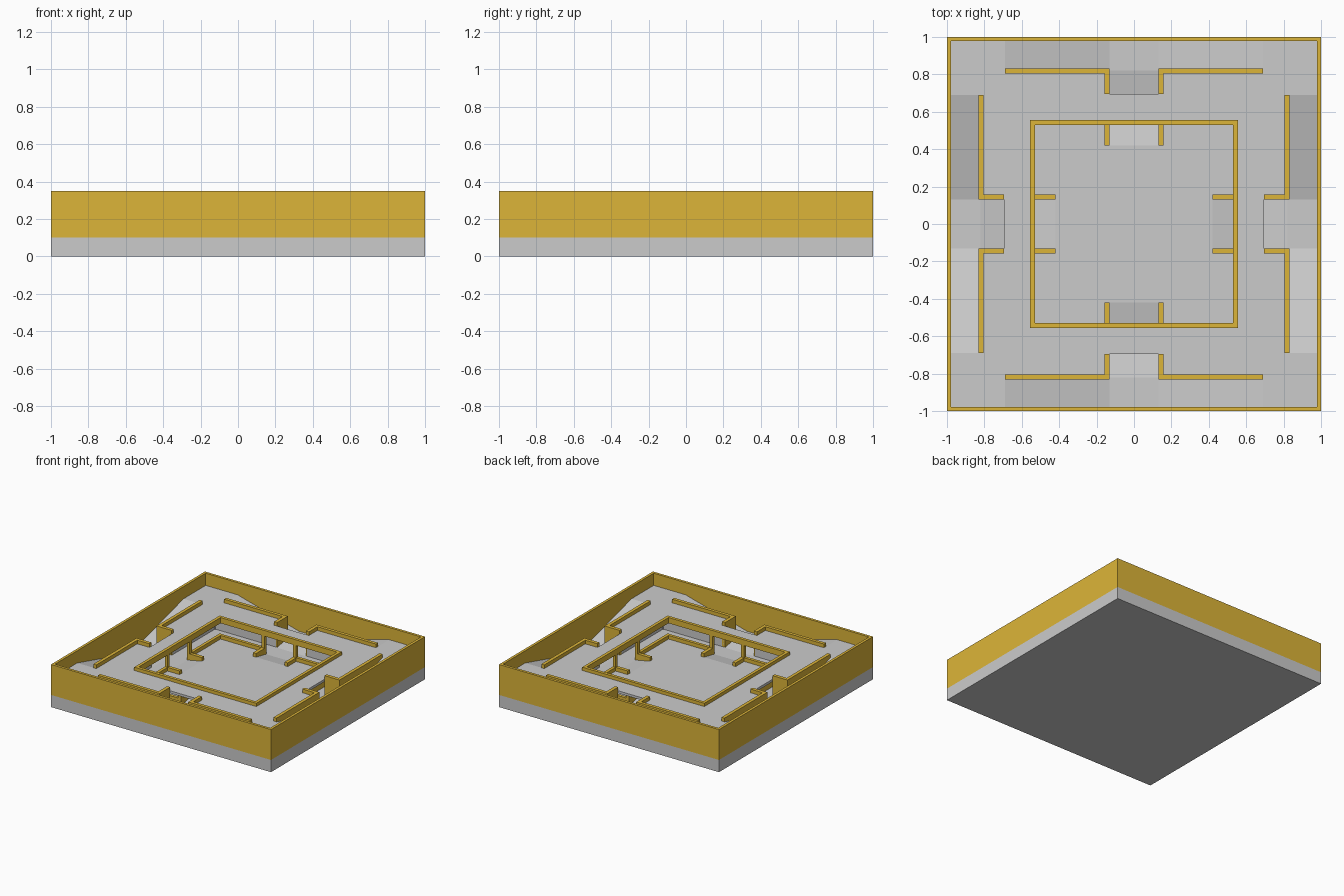
import bpy, bmesh
from math import pi
from mathutils import Matrix

if "Cube" in bpy.data.objects:
    bpy.data.objects.remove(bpy.data.objects["Cube"])

UP, LOW, TUN = 0.25, 0.10, 0.075     # upper deck, landing and court, tunnel floor
RAIL, CURB = 0.28, 0.13              # rail tops

gold = bpy.data.materials.new("gold")
gold.diffuse_color = (0.72, 0.46, 0.04, 1)
gold.use_nodes = True
gold.node_tree.nodes["Principled BSDF"].inputs["Base Color"].default_value = gold.diffuse_color


def prism(bm, base, shift):
    """Solid from a planar outline swept along shift."""
    a = [bm.verts.new(p) for p in base]
    b = [bm.verts.new([p[i] + shift[i] for i in range(3)]) for p in base]
    n = len(a)
    bm.faces.new(a)
    bm.faces.new(b[::-1])
    for i in range(n):
        j = (i + 1) % n
        bm.faces.new((a[j], a[i], b[i], b[j]))


def box(bm, x0, x1, y0, y1, z0, z1):
    prism(bm, [(x0, y0, z0), (x1, y0, z0), (x1, y1, z0), (x0, y1, z0)], (0, 0, z1 - z0))


def both(bm, x0, x1, *rest):
    """Box mirrored across x = 0."""
    box(bm, x0, x1, *rest)
    box(bm, -x1, -x0, *rest)


def ring(bm, ro, ri, z0, z1):
    """Square frame as one clean loop of quads."""
    c = [(-1, -1), (1, -1), (1, 1), (-1, 1)]
    loops = [[bm.verts.new((x * r, y * r, z)) for x, y in c]
             for r, z in ((ro, z0), (ro, z1), (ri, z1), (ri, z0))]
    for k in range(4):
        a, b = loops[k], loops[(k + 1) % 4]
        for i in range(4):
            j = (i + 1) % 4
            bm.faces.new((a[i], a[j], b[j], b[i]))


def finish(name, build, material=None, sides=1):
    """Build one side, then repeat it around z."""
    out = bmesh.new()
    for k in range(sides):
        old = set(out.verts)
        build(out)
        new = [v for v in out.verts if v not in old]
        bmesh.ops.rotate(out, verts=new, cent=(0, 0, 0), matrix=Matrix.Rotation(k * pi / 2, 3, 'Z'))
    bmesh.ops.recalc_face_normals(out, faces=out.faces[:])
    me = bpy.data.meshes.new(name)
    out.to_mesh(me)
    out.free()
    if material:
        me.materials.append(material)
    ob = bpy.data.objects.new(name, me)
    bpy.context.collection.objects.link(ob)
    return ob


# Base slab with its raised edge
def base(bm):
    box(bm, -1, 1, -1, 1, 0, TUN)
    ring(bm, 1, 0.978, TUN, LOW)
finish("base", base)


# Upper deck: corners, flanks of each entrance
def deck(bm):
    box(bm, 0.69, 0.98, 0.69, 0.98, TUN, UP)
    both(bm, 0.14, 0.69, 0.695, 0.82, TUN, UP)
finish("upper_deck", deck, sides=4)

# Bridge roof over the ring tunnel
finish("tunnel_roof", lambda bm: ring(bm, 0.695, 0.54, UP - 0.02, UP))


# Ramps along the outer wall down to a landing
def outer_ramp(bm):
    pts = [(-0.69, UP), (-0.13, LOW), (0.13, LOW), (0.69, UP), (0.69, 0.06), (-0.69, 0.06)]
    prism(bm, [(x, 0.82, z) for x, z in pts], (0, 0.16, 0))
finish("outer_ramp", outer_ramp, sides=4)


# Short ramps into the tunnel and up to the court
def tunnel_ramp(bm):
    for ya, yb in ((0.83, 0.69), (0.42, 0.55)):
        prism(bm, [(-0.14, ya, LOW), (-0.14, yb, TUN), (-0.14, yb, 0.06), (-0.14, ya, 0.06)], (0.28, 0, 0))
finish("tunnel_ramp", tunnel_ramp, sides=4)

# Sunken court floor
finish("court_floor", lambda bm: box(bm, -0.42, 0.42, -0.42, 0.42, 0.06, LOW))
finish("court_edge", lambda bm: both(bm, 0.14, 0.54, 0.42, 0.54, 0.06, LOW), sides=4)

# Outer wall
finish("outer_wall", lambda bm: ring(bm, 1, 0.978, LOW, 0.35), gold)


# Upper rails that also line the entrance notches
def rail(bm):
    both(bm, 0.13, 0.69, 0.805, 0.832, 0.06, RAIL)
    both(bm, 0.13, 0.158, 0.695, 0.805, 0.06, RAIL)
finish("upper_rail", rail, gold, 4)

# Parapet around the court opening
finish("court_parapet", lambda bm: ring(bm, 0.555, 0.53, UP - 0.02, RAIL - 0.003), gold)


# Low court curb, ramp rails and door posts
def court_trim(bm):
    both(bm, 0.13, 0.555, 0.53, 0.555, TUN, CURB)
    both(bm, 0.13, 0.158, 0.42, 0.53, TUN, CURB)
    both(bm, 0.13, 0.158, 0.53, 0.555, CURB, UP - 0.02)
finish("court_trim", court_trim, gold, 4)
